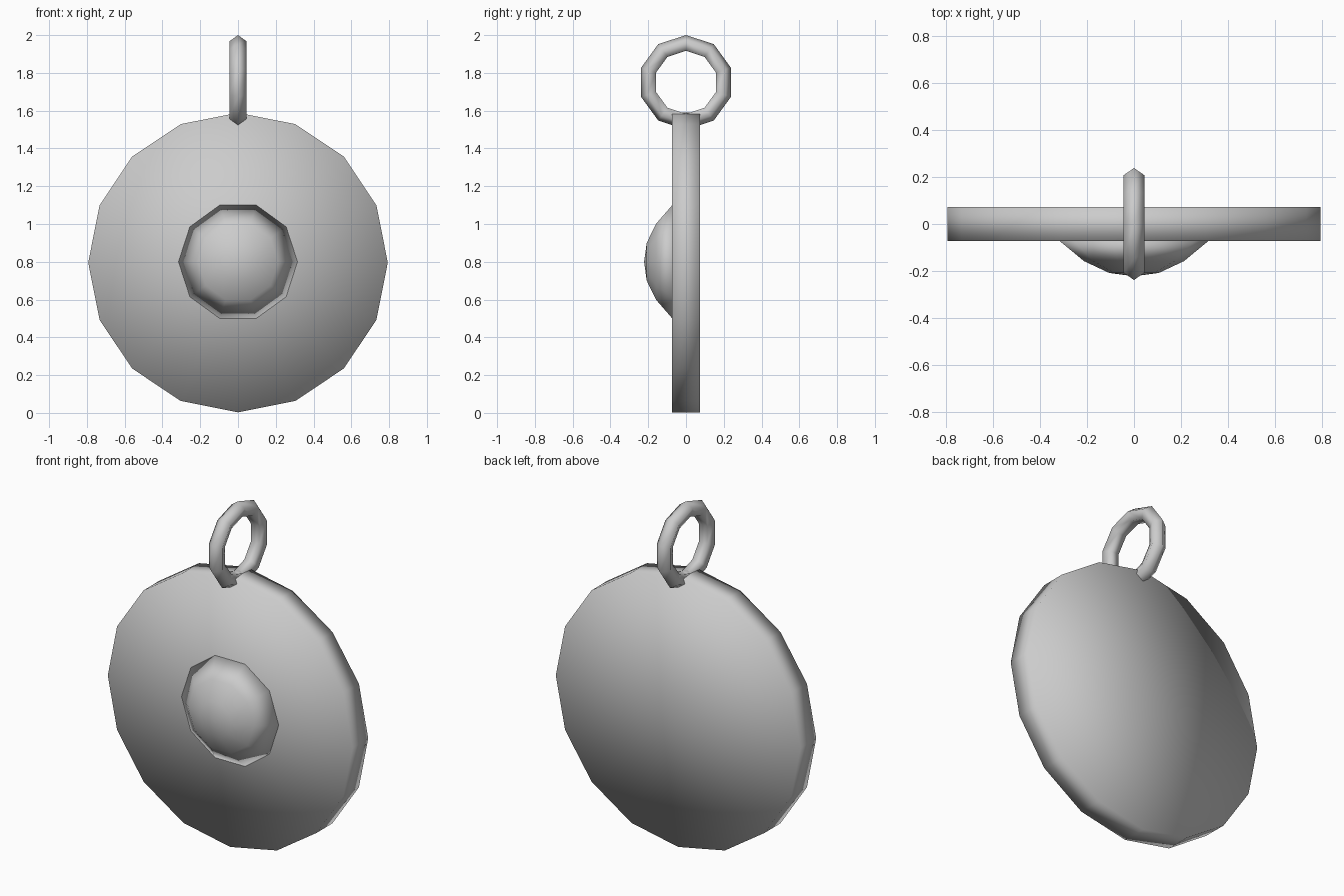
import bpy, bmesh
from math import sin, cos, pi

if "Cube" in bpy.data.objects:
    bpy.data.objects.remove(bpy.data.objects["Cube"])


def finish(name, bm):
    bmesh.ops.recalc_face_normals(bm, faces=bm.faces[:])
    mesh = bpy.data.meshes.new(name)
    bm.to_mesh(mesh)
    bm.free()
    mesh.shade_smooth()
    obj = bpy.data.objects.new(name, mesh)
    bpy.context.collection.objects.link(obj)
    return obj


def lathe(name, profile, sides, zc):
    """Revolve (radius, y) points about the y axis; radius 0 makes a pole."""
    bm = bmesh.new()
    rings = []
    for r, y in profile:
        n = sides if r > 0 else 1
        rings.append([bm.verts.new((r * cos(2 * pi * i / sides), y,
                                    zc + r * sin(2 * pi * i / sides)))
                      for i in range(n)])
    for a, b in zip(rings, rings[1:]):
        for i in range(sides):
            j = (i + 1) % sides
            quad = [a[i % len(a)], a[j % len(a)], b[j % len(b)], b[i % len(b)]]
            bm.faces.new(list(dict.fromkeys(quad)))
    return finish(name, bm)


# Thick pendant disc and the domed stone on its front
HALF = 0.073
ZC = 0.796
lathe("disc", [(0, -HALF), (0.793, -HALF), (0.793, HALF), (0, HALF)], 16, ZC)
lathe("dome_stone", [(0, -0.222), (0.105, -0.208), (0.212, -0.158),
                     (0.315, -HALF), (0, -HALF + 0.01)], 10, 0.80)

# Hanging ring: ten segments with a five-sided section, in the y-z plane
MAJOR, MINOR, SEG, SECT = 0.204, 0.046, 10, 5
bm = bmesh.new()
grid = []
for i in range(SEG):
    t = 2 * pi * i / SEG
    row = []
    for k in range(SECT):
        p = 2 * pi * k / SECT
        r = MAJOR + MINOR * cos(p)
        row.append(bm.verts.new((MINOR * sin(p), r * sin(t), 1.75 + r * cos(t))))
    grid.append(row)
for i in range(SEG):
    a, b = grid[i], grid[(i + 1) % SEG]
    for k in range(SECT):
        m = (k + 1) % SECT
        bm.faces.new((a[k], a[m], b[m], b[k]))
finish("hanging_ring", bm)
